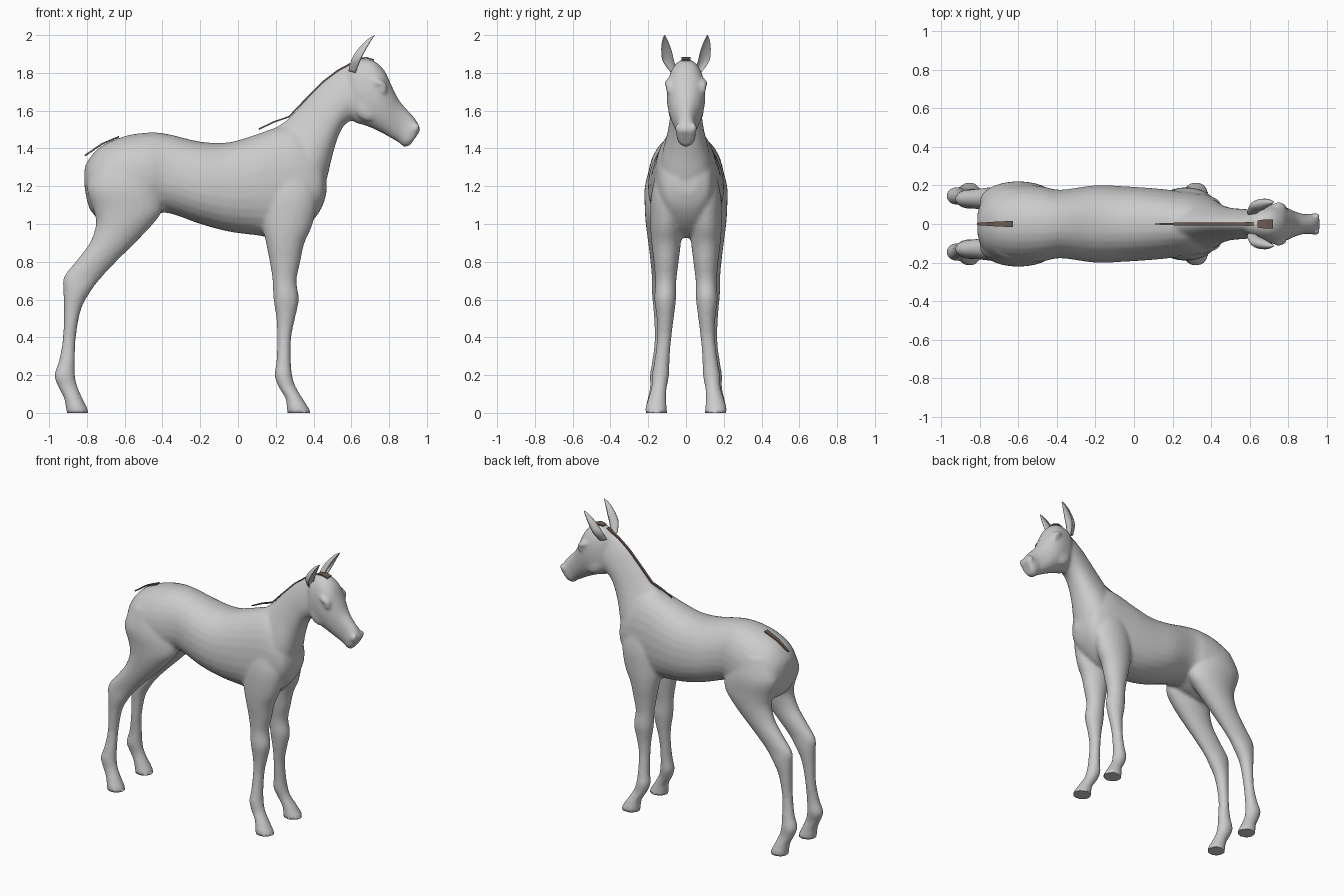
import bpy, bmesh, math
from mathutils import Vector, Matrix


def material(name, rgb):
    m = bpy.data.materials.new(name)
    m.diffuse_color = (*rgb, 1)
    return m


COAT = material("grey coat", (0.6, 0.6, 0.6))
HAIR = material("brown hair", (0.16, 0.11, 0.09))


def spline(a, b, c, d, t):
    """Catmull-Rom blend of four section tuples."""
    return [0.5 * (2 * q + (r - p) * t + (2 * p - 5 * q + 4 * r - s) * t * t
                   + (3 * q - p - 3 * r + s) * t ** 3)
            for p, q, r, s in zip(a, b, c, d)]


def loft(bm, sections, side=1, power=2.0, taper=0.0, cup=False, sides=28, steps=4):
    """Skin sections (x1, z1, x2, z2, y centre, half width); point 1 is the top or rear edge."""
    n = len(sections)
    rows = []
    for i in range(n - 1):
        four = [sections[max(0, min(n - 1, i + k))] for k in (-1, 0, 1, 2)]
        rows += [spline(*four, s / steps) for s in range(steps)]
    rows.append(sections[-1])
    rings = []
    for x1, z1, x2, z2, y, w in rows:
        ring = []
        for k in range(sides):
            a = 2 * math.pi * k / sides
            c, s = math.cos(a), math.sin(a)
            u = math.copysign(abs(c) ** (2 / power), c)
            v = math.copysign(abs(s) ** (2 / power), s) * (1 - taper * u)
            if cup and u < 0:
                u *= -0.45
            ring.append(bm.verts.new(((x1 + x2) / 2 + (x1 - x2) / 2 * u,
                                      side * (y + w * v),
                                      (z1 + z2) / 2 + (z1 - z2) / 2 * u)))
        rings.append(ring)
    for p, q in zip(rings, rings[1:]):
        for k in range(sides):
            j = (k + 1) % sides
            bm.faces.new((p[k], p[j], q[j], q[k]))
    bm.faces.new(rings[0])
    bm.faces.new(rings[-1])


def bump(bm, centre, size, tilt=0.0):
    m = Matrix.Translation(centre) @ Matrix.Rotation(tilt, 4, 'Y') @ Matrix.Diagonal((*size, 1))
    bmesh.ops.create_uvsphere(bm, u_segments=16, v_segments=10, radius=1, matrix=m)


def finish(bm, name, mat):
    bmesh.ops.recalc_face_normals(bm, faces=bm.faces)
    me = bpy.data.meshes.new(name)
    bm.to_mesh(me)
    bm.free()
    me.materials.append(mat)
    for p in me.polygons:
        p.use_smooth = True
    ob = bpy.data.objects.new(name, me)
    bpy.context.collection.objects.link(ob)
    return ob


body = bmesh.new()

# torso: x, top, bottom, half width
torso = [(-.812, 1.30, 1.19, .05), (-.785, 1.35, 1.08, .13), (-.72, 1.415, 1.02, .18),
         (-.60, 1.465, 1.0, .203), (-.48, 1.484, 1.03, .195), (-.38, 1.478, 1.06, .177),
         (-.20, 1.436, 1.0, .2), (-.05, 1.432, .96, .195), (.10, 1.475, .94, .185),
         (.20, 1.51, .925, .175), (.30, 1.52, .94, .165), (.38, 1.46, 1.0, .15),
         (.44, 1.36, 1.08, .12), (.468, 1.27, 1.16, .06)]
loft(body, [(x, t, x, b, 0, w) for x, t, b, w in torso], power=2.2, taper=.06)

# neck, narrowing toward the crest
loft(body, [(.08, 1.44, .40, 1.05, 0, .15), (.25, 1.545, .465, 1.22, 0, .125),
            (.35, 1.65, .497, 1.35, 0, .095), (.45, 1.752, .53, 1.46, 0, .08),
            (.53, 1.812, .57, 1.53, 0, .075), (.61, 1.855, .63, 1.56, 0, .07)], taper=.35)

# head from poll to muzzle
loft(body, [(.575, 1.83, .595, 1.62, 0, .055), (.63, 1.868, .61, 1.545, 0, .082),
            (.71, 1.868, .67, 1.523, 0, .1), (.77, 1.82, .72, 1.503, 0, .1),
            (.81, 1.74, .77, 1.478, 0, .085), (.85, 1.66, .81, 1.455, 0, .066),
            (.90, 1.60, .85, 1.432, 0, .052), (.94, 1.555, .88, 1.408, 0, .052),
            (.968, 1.50, .91, 1.415, 0, .042)], power=2.2)

# legs: z, rear x, front x, y centre, half width
hind_leg = [(1.34, -.74, -.48, .10, .08), (1.2, -.80, -.42, .115, .103),
            (1.08, -.767, -.40, .12, .098), (1.0, -.752, -.45, .125, .088),
            (.9, -.785, -.545, .13, .07), (.8, -.86, -.645, .13, .058),
            (.72, -.922, -.72, .13, .051), (.65, -.925, -.775, .13, .051),
            (.55, -.922, -.83, .13, .043), (.4, -.927, -.858, .13, .035),
            (.28, -.947, -.863, .14, .038), (.2, -.972, -.863, .145, .046),
            (.14, -.953, -.85, .15, .04), (.08, -.922, -.825, .155, .047),
            (.03, -.912, -.80, .158, .056), (0, -.908, -.788, .158, .06)]
front_leg = [(1.3, .17, .38, .09, .06), (1.15, .13, .42, .1, .085),
             (1.0, .13, .395, .105, .084), (.9, .148, .352, .105, .078),
             (.8, .168, .33, .105, .066), (.7, .183, .31, .107, .056),
             (.6, .188, .322, .11, .057), (.5, .203, .302, .11, .045),
             (.4, .208, .282, .115, .038), (.28, .204, .28, .127, .04),
             (.2, .194, .287, .135, .046), (.14, .213, .305, .142, .041),
             (.08, .25, .34, .152, .047), (.03, .258, .372, .158, .056),
             (0, .26, .388, .158, .06)]
for side in (1, -1):
    for leg in (hind_leg, front_leg):
        loft(body, [(r, z, f, z, y, w) for z, r, f, y, w in leg], side=side)
    # brow, eyelid and nostril swellings
    bump(body, (.75, side * .088, 1.745), (.045, .026, .02), .5)
    bump(body, (.765, side * .088, 1.71), (.026, .02, .018), .4)
    bump(body, (.94, side * .042, 1.505), (.02, .016, .032), .4)
    bump(body, (.69, side * .07, 1.62), (.07, .025, .075))

body_ob = finish(body, "body", COAT)

# fuse the overlapping forms into one soft skin
fuse = body_ob.modifiers.new("fuse", 'REMESH')
fuse.mode = 'VOXEL'
fuse.voxel_size = .011
fuse.use_smooth_shade = True
soft = body_ob.modifiers.new("soften", 'SMOOTH')
soft.factor = .5
soft.iterations = 6
dg = bpy.context.evaluated_depsgraph_get()
skin = bpy.data.meshes.new_from_object(body_ob.evaluated_get(dg))
body_ob.modifiers.clear()
body_ob.data = skin
if not skin.materials:
    skin.materials.append(COAT)
for p in skin.polygons:
    p.use_smooth = True
for v in skin.vertices:          # flat soles
    if v.co.z < .012:
        v.co.z = 0

# cupped ears
ear = [(.585, 1.81, .66, 1.79, .06, .02), (.60, 1.87, .692, 1.85, .092, .03),
       (.635, 1.925, .71, 1.905, .103, .028), (.683, 1.975, .723, 1.96, .111, .016),
       (.722, 2.0, .728, 1.997, .113, .003)]
for side, label in ((1, "left"), (-1, "right")):
    bm = bmesh.new()
    loft(bm, ear, side=side, cup=True)
    finish(bm, label + "_ear", COAT)


def strip(name, points, thick):
    """Thin plate following (x, z, half width) points."""
    bm = bmesh.new()
    rows = [[bm.verts.new((x, s * w, z)) for s in (-1, 1)] for x, z, w in points]
    for a, b in zip(rows, rows[1:]):
        bm.faces.new((a[0], b[0], b[1], a[1]))
    ob = finish(bm, name, HAIR)
    sol = ob.modifiers.new("thickness", 'SOLIDIFY')
    sol.thickness = thick
    sol.offset = 0
    for p in ob.data.polygons:
        p.use_smooth = False


# short mane, forelock and tail tuft
strip("mane", [(.11, 1.502, .003), (.19, 1.54, .006), (.27, 1.568, .008), (.35, 1.652, .008),
               (.45, 1.753, .008), (.53, 1.814, .008), (.62, 1.862, .01)], .008)
strip("forelock", [(.64, 1.875, .018), (.68, 1.88, .024), (.72, 1.868, .024)], .008)
strip("tail", [(-.81, 1.362, .006), (-.72, 1.424, .012), (-.63, 1.462, .016)], .009)
